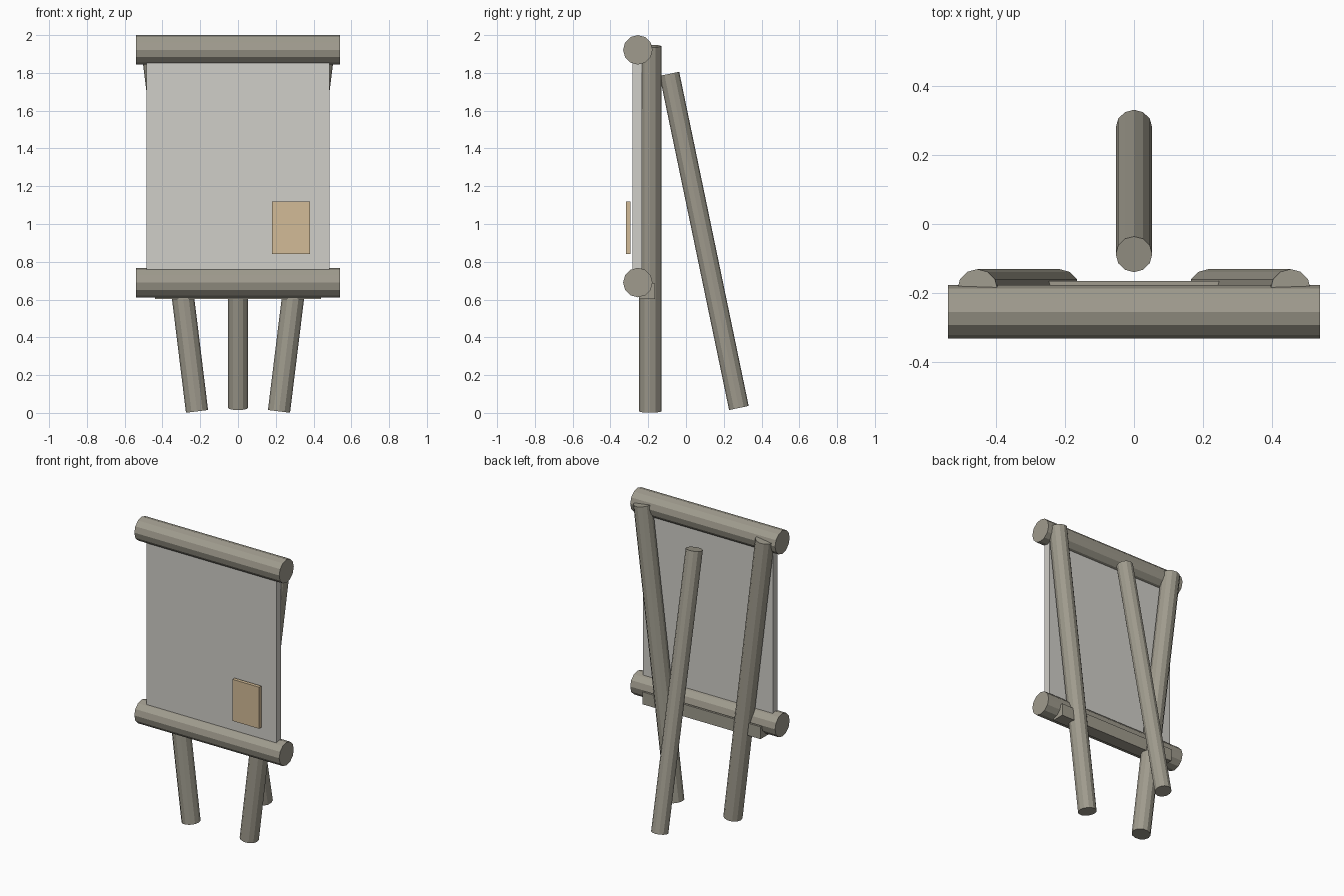
import bpy
from mathutils import Vector

cube = bpy.data.objects.get("Cube")
if cube:
    bpy.data.objects.remove(cube, do_unlink=True)


def material(name, rgb):
    m = bpy.data.materials.new(name)
    m.use_nodes = True
    m.diffuse_color = (*rgb, 1)
    m.node_tree.nodes["Principled BSDF"].inputs["Base Color"].default_value = (*rgb, 1)
    return m


wood = material("weathered wood", (0.35, 0.33, 0.27))
panel = material("pale grey board", (0.63, 0.62, 0.58))
paper = material("tan paper", (0.65, 0.50, 0.31))


def finish(name, mat):
    ob = bpy.context.object
    ob.name = name
    ob.data.materials.append(mat)
    return ob


def pole(name, start, end, radius):
    """Twelve-sided flat-shaded log between two points."""
    a, b = Vector(start), Vector(end)
    bpy.ops.mesh.primitive_cylinder_add(vertices=12, radius=radius,
                                        depth=(b - a).length, location=(a + b) / 2)
    ob = finish(name, wood)
    ob.rotation_euler = (b - a).to_track_quat('Z', 'Y').to_euler()
    return ob


def box(name, low, high, mat):
    a, b = Vector(low), Vector(high)
    bpy.ops.mesh.primitive_cube_add(size=1, location=(a + b) / 2)
    ob = finish(name, mat)
    ob.scale = b - a
    return ob


# Horizontal logs above and below the board
for name, z in (("top_log", 1.922), ("bottom_log", 0.69)):
    pole(name, (-0.54, -0.255, z), (0.54, -0.255, z), 0.078)

# Splayed front legs and the rear prop
for name, s in (("left_leg", 1), ("right_leg", -1)):
    pole(name, (s * 0.217, -0.19, 0.008), (s * 0.455, -0.19, 1.942), 0.059)
pole("rear_leg", (0, 0.28, 0.026), (0, -0.088, 1.795), 0.053)

# Board, the rail behind its lower log, and the pinned note
box("board", (-0.485, -0.284, 0.69), (0.485, -0.232, 1.922), panel)
box("support_rail", (-0.44, -0.25, 0.602), (0.44, -0.165, 0.685), wood)
box("note", (0.18, -0.317, 0.84), (0.38, -0.294, 1.12), paper)
